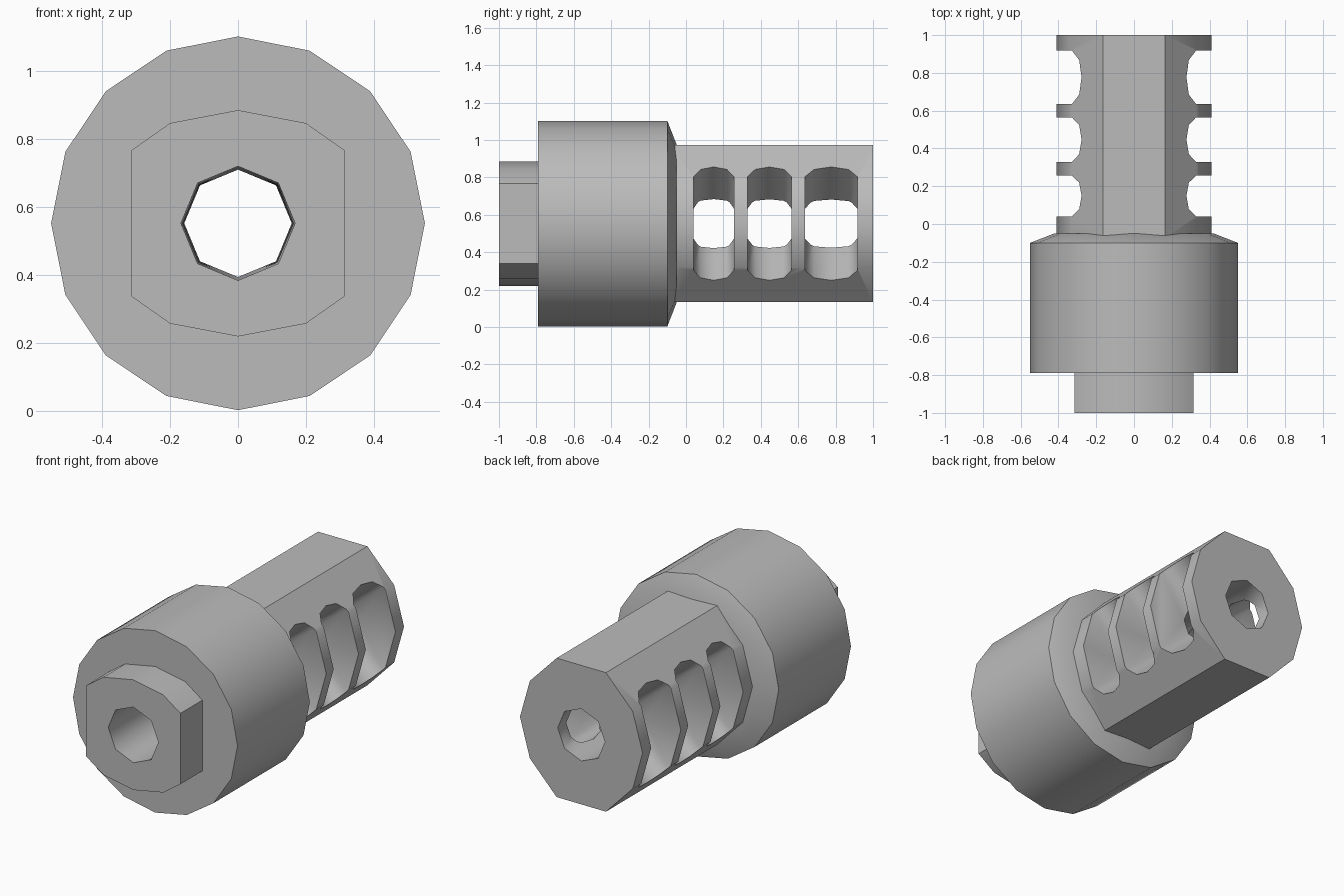
import bpy, bmesh
from math import sin, cos, pi

AXIS_Z = 0.5525

if "Cube" in bpy.data.objects:
    bpy.data.objects.remove(bpy.data.objects["Cube"], do_unlink=True)

steel = bpy.data.materials.new("grey_steel")
steel.use_nodes = True
GREY = (0.5, 0.5, 0.5, 1)
steel.diffuse_color = GREY
steel.node_tree.nodes["Principled BSDF"].inputs["Base Color"].default_value = GREY


def loft(name, rings):
    """Closed solid through rings that have equal point counts."""
    bm = bmesh.new()
    loops = [[bm.verts.new(p) for p in ring] for ring in rings]
    n = len(loops[0])
    for a, b in zip(loops, loops[1:]):
        for i in range(n):
            j = (i + 1) % n
            bm.faces.new((a[i], a[j], b[j], b[i]))
    bm.faces.new(loops[0])
    bm.faces.new(loops[-1])
    bmesh.ops.recalc_face_normals(bm, faces=bm.faces)
    mesh = bpy.data.meshes.new(name)
    bm.to_mesh(mesh)
    bm.free()
    mesh.materials.append(steel)
    obj = bpy.data.objects.new(name, mesh)
    bpy.context.collection.objects.link(obj)
    return obj


def circle(radius, y, sides):
    return [(radius * sin(2 * pi * i / sides), y,
             AXIS_Z + radius * cos(2 * pi * i / sides)) for i in range(sides)]


def quartered(points):
    """Mirror a top-to-side quarter outline into a full outline."""
    right = points + [(x, -z) for x, z in reversed(points) if z > 0]
    return right + [(-x, z) for x, z in reversed(right) if x > 0]


def prism(name, outline, y0, y1):
    return loft(name, [[(x, y, AXIS_Z + z) for x, z in outline] for y in (y0, y1)])


# Main parts: flatted front boss, chamfered collar, flat-topped brake
boss = prism("front_boss", quartered([(0, .333), (.2, .295), (.315, .214)]), -1, -.79)
collar = loft("collar", [circle(.55, -.79, 16), circle(.55, -.1, 16),
                         circle(.422, -.05, 16)])
brake = prism("brake_tube", quartered([(.165, .42), (.344, .234), (.41, 0)]), -.07, 1)

# Cutters: tapered bore, and side ports whose walls narrow towards it
bore = loft("bore_cutter", [circle(.168, -1.01, 8), circle(.158, 1.01, 8)])
port_end = [(-1, -.03), (-.65, .043), (0, .067), (.65, .043), (1, -.03)]
ports = []
for y0, y1 in ((.04, .257), (.328, .565), (.635, .918)):
    mid, half = (y0 + y1) / 2, (y1 - y0) / 2
    for side in (-1, 1):
        rings = []
        for x in (.06, .5):
            top = [(mid + u * half, z + .85 * x) for u, z in port_end]
            outline = top + [(y, -z) for y, z in reversed(top)]
            rings.append([(side * x, y, AXIS_Z + z) for y, z in outline])
        ports.append(loft("port_cutter", rings))


def cut(obj, cutters):
    bpy.context.view_layer.objects.active = obj
    for cutter in cutters:
        mod = obj.modifiers.new("cut", "BOOLEAN")
        mod.operation = "DIFFERENCE"
        mod.solver = "EXACT"
        mod.object = cutter
        bpy.ops.object.modifier_apply(modifier=mod.name)


for part, cutters in ((boss, [bore]), (collar, [bore]), (brake, [bore] + ports)):
    cut(part, cutters)
for cutter in [bore] + ports:
    bpy.data.objects.remove(cutter, do_unlink=True)

# Smooth the rounded sides, keep the flats crisp
bpy.ops.object.select_all(action="DESELECT")
for part in (boss, collar, brake):
    part.select_set(True)
bpy.context.view_layer.objects.active = brake
bpy.ops.object.shade_smooth_by_angle(angle=.795)
